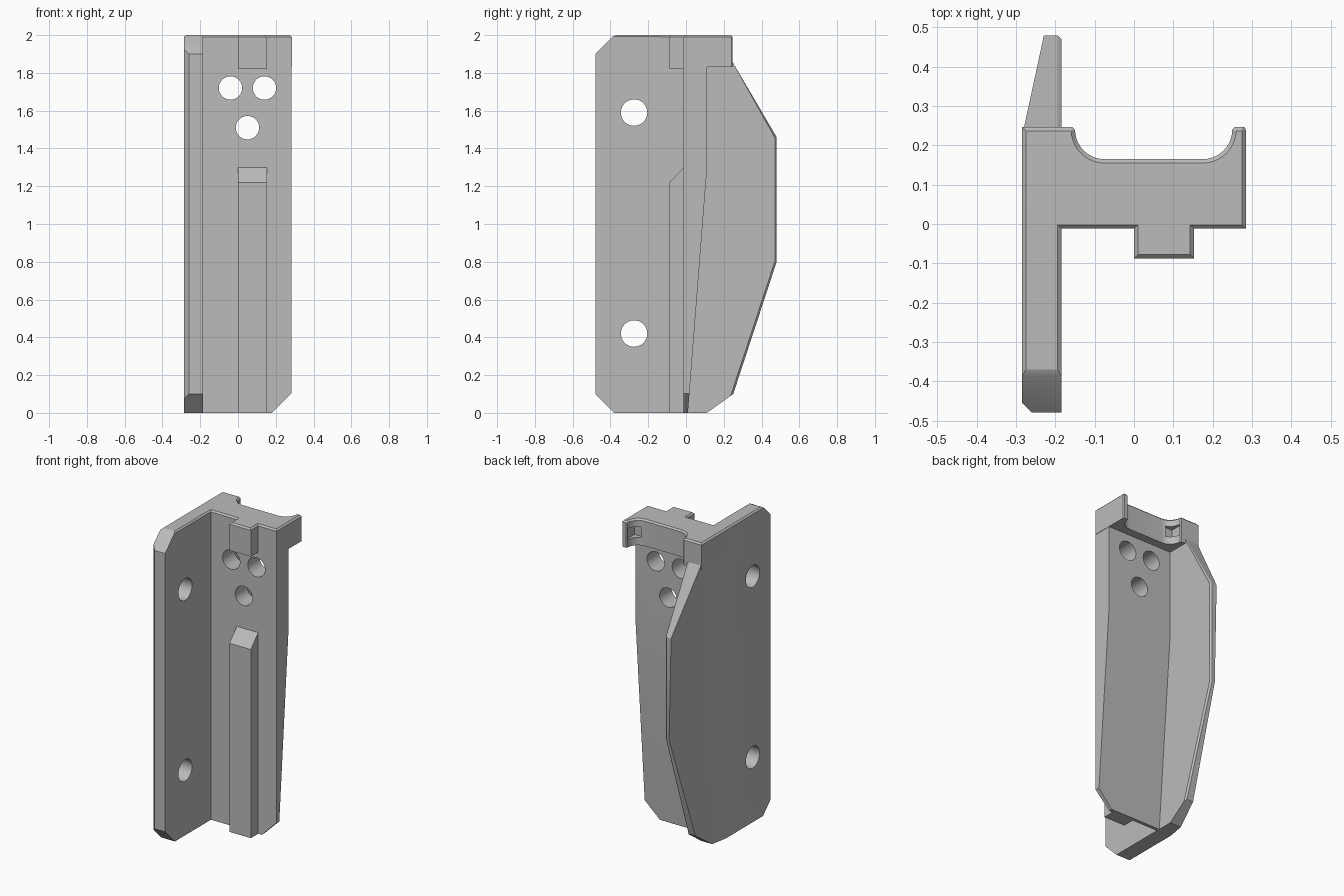
import bpy
import bmesh
from math import cos, sin, pi
from mathutils import Matrix, Vector

cube = bpy.data.objects.get("Cube")
if cube:
    bpy.data.objects.remove(cube, do_unlink=True)

grey = bpy.data.materials.new("plain_grey")
grey.use_nodes = True
grey.diffuse_color = (0.5, 0.5, 0.5, 1)
grey.node_tree.nodes["Principled BSDF"].inputs["Base Color"].default_value = grey.diffuse_color


def prism(profile, low, high, axis):
    """Extrude a closed 2D profile between two positions on an axis."""
    place = {"x": lambda p, h: (h, p[0], p[1]),
             "z": lambda p, h: (p[0], p[1], h)}[axis]
    bm = bmesh.new()
    base = bm.faces.new([bm.verts.new(place(p, low)) for p in profile])
    side = bmesh.ops.extrude_face_region(bm, geom=[base])
    verts = [g for g in side["geom"] if isinstance(g, bmesh.types.BMVert)]
    shift = Vector(place((0, 0), high - low))
    bmesh.ops.translate(bm, verts=verts, vec=shift)
    bmesh.ops.recalc_face_normals(bm, faces=bm.faces)
    return bm


def slice_off(bm, point, normal):
    """Cut away everything on the normal side and close the cut."""
    geom = bm.verts[:] + bm.edges[:] + bm.faces[:]
    bmesh.ops.bisect_plane(bm, geom=geom, plane_co=point, plane_no=normal, clear_outer=True)
    bmesh.ops.holes_fill(bm, edges=[e for e in bm.edges if e.is_boundary])
    bmesh.ops.recalc_face_normals(bm, faces=bm.faces)


def chamfer(bm, rule, size=0.01):
    edges = [e for e in bm.edges if all(rule(v.co) for v in e.verts)]
    bmesh.ops.bevel(bm, geom=edges, offset=size, segments=1, affect="EDGES", clamp_overlap=True)


def on_top(co):
    return co.z > 1.999


def finish(bm, name):
    mesh = bpy.data.meshes.new(name)
    bm.to_mesh(mesh)
    bm.free()
    mesh.materials.append(grey)
    obj = bpy.data.objects.new(name, mesh)
    bpy.context.collection.objects.link(obj)
    return obj


def cut(obj, bm):
    """Subtract a temporary solid from an object."""
    cutter = finish(bm, "cutter")
    cutter.hide_render = True
    mod = obj.modifiers.new("cut", "BOOLEAN")
    mod.operation, mod.solver, mod.object = "DIFFERENCE", "EXACT", cutter
    bpy.context.view_layer.objects.active = obj
    bpy.ops.object.modifier_apply(modifier=mod.name)
    bpy.data.objects.remove(cutter, do_unlink=True)


def drill(obj, centre, radius, axis):
    bm = bmesh.new()
    turn = Matrix.Rotation(pi / 2, 4, "Y" if axis == "x" else "X")
    bmesh.ops.create_cone(bm, cap_ends=True, segments=40, radius1=radius, radius2=radius,
                          depth=0.5, matrix=Matrix.Translation(centre) @ turn)
    cut(obj, bm)


# Side plate with a tapering rear fin
INNER, OUTER = -0.185, -0.285
bm = prism([(-0.38, 0), (0.11, 0), (0.25, 0.1), (0.48, 0.8), (0.48, 1.46), (0.245, 1.86),
            (0.245, 2), (-0.38, 2), (-0.48, 1.9), (-0.48, 0.1)], OUTER, INNER, "x")
slice_off(bm, (OUTER, 0, 0), (-1, 0.18, -0.021))
slice_off(bm, (OUTER, -0.455, 0), (-1, -1, 0))
chamfer(bm, on_top)
chamfer(bm, lambda c: c.x > INNER - 0.001 and c.y > 0.2 and c.z < 1.87)
plate = finish(bm, "side_plate")
for z in (0.42, 1.59):
    drill(plate, (-0.235, -0.275, z), 0.07, "x")

# Backbone, thinning toward the bottom
bm = prism([(-0.012, 0), (0.01, 0), (0.11, 1.28), (0.11, 1.9), (-0.012, 1.9)], -0.2, 0.283, "x")
slice_off(bm, (0.18, 0, 0), (1, 0, -1))
backbone = finish(bm, "backbone")
for x, z in ((-0.04, 1.72), (0.14, 1.72), (0.05, 1.51)):
    drill(backbone, (x, 0, z), 0.062, "y")

# Head with a scooped back between two ears
MID, R, EAR = 0.05, 0.075, 0.24
right_arc = [(MID + 0.125 + R * cos(a), EAR - R * sin(a))
             for a in [i * pi / 20 for i in range(11)]]
left_arc = [(2 * MID - x, y) for x, y in reversed(right_arc)]
bm = prism([(OUTER, -0.012), (0.285, -0.012), (0.285, EAR), (0.28, 0.247), (0.257, 0.247)]
           + right_arc + left_arc + [(-0.157, 0.247), (OUTER, 0.247)], 1.83, 2, "z")
chamfer(bm, on_top)
head = finish(bm, "head")

# Small pockets in the scooped corners
for side in (-1, 1):
    bm = bmesh.new()
    bmesh.ops.create_cube(bm, size=1, matrix=Matrix.Translation((MID + side * 0.18, 0.195, 1.915))
                          @ Matrix.Diagonal((0.06, 0.08, 0.07, 1)))
    cut(head, bm)

# Front rail with sloped top, and the matching block on the head
rail_parts = {
    "front_rail": [(-0.088, 0), (0.005, 0), (0.005, 1.315), (-0.012, 1.3), (-0.088, 1.22)],
    "head_block": [(-0.088, 1.82), (0.05, 1.82), (0.05, 2), (-0.088, 2)],
}
for name, profile in rail_parts.items():
    bm = prism(profile, 0, 0.153, "x")
    chamfer(bm, on_top)
    finish(bm, name)

# Keep creases sharp and the bores smooth
bpy.ops.object.select_all(action="DESELECT")
for obj in (plate, backbone, head):
    obj.select_set(True)
bpy.context.view_layer.objects.active = plate
bpy.ops.object.shade_smooth_by_angle(angle=pi / 9)
